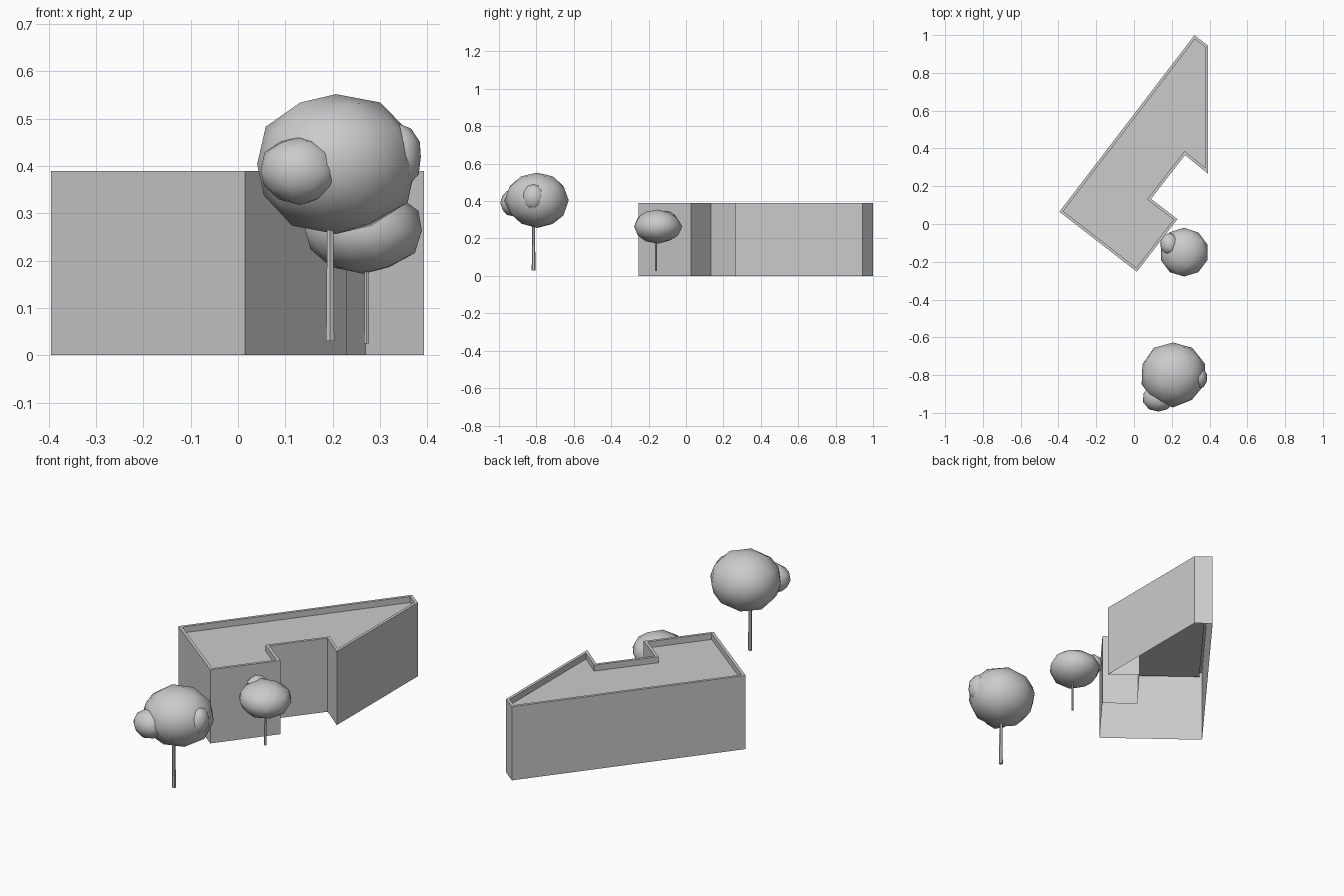
import bpy, bmesh, random
from mathutils import Vector

if "Cube" in bpy.data.objects:
    bpy.data.objects.remove(bpy.data.objects["Cube"])

random.seed(4)


def finish(name, bm, smooth=False):
    mesh = bpy.data.meshes.new(name)
    bm.to_mesh(mesh)
    bm.free()
    for p in mesh.polygons:
        p.use_smooth = smooth
    ob = bpy.data.objects.new(name, mesh)
    bpy.context.collection.objects.link(ob)
    return ob


# Building: open-bottomed shell with a recessed roof inside a thin parapet
HEIGHT, RIM, RECESS = 0.39, 0.015, 0.032
footprint = [(0.015, -0.253), (0.23, 0.026), (0.09, 0.133), (0.27, 0.365),
             (0.393, 0.265), (0.393, 0.943), (0.32, 1.0), (-0.395, 0.065)]
bm = bmesh.new()
base = bm.faces.new([bm.verts.new((x, y, 0)) for x, y in footprint])
ext = bmesh.ops.extrude_face_region(bm, geom=[base])["geom"]
bmesh.ops.translate(bm, verts=[v for v in ext if isinstance(v, bmesh.types.BMVert)],
                    vec=(0, 0, HEIGHT))
roof = [f for f in ext if isinstance(f, bmesh.types.BMFace)][0]
bottom = [f for f in bm.faces if all(v.co.z < 0.001 for v in f.verts)]
bmesh.ops.delete(bm, geom=bottom, context='FACES_ONLY')
bmesh.ops.recalc_face_normals(bm, faces=bm.faces[:])
bmesh.ops.inset_region(bm, faces=[roof], thickness=RIM, use_even_offset=True)
rim_walls = bmesh.ops.extrude_face_region(bm, geom=[roof])["geom"]
bmesh.ops.translate(bm, verts=[v for v in rim_walls if isinstance(v, bmesh.types.BMVert)],
                    vec=(0, 0, -RECESS))
if roof.is_valid:
    bmesh.ops.delete(bm, geom=[roof], context='FACES_ONLY')
finish("building", bm)


# Foliage clump: slightly uneven low-poly ball
def clump(name, centre, radii, jitter=0.03):
    bm = bmesh.new()
    bmesh.ops.create_icosphere(bm, subdivisions=2, radius=1)
    for v in bm.verts:
        k = 1 + random.uniform(-jitter, jitter)
        v.co = Vector(centre) + Vector(c * r * k for c, r in zip(v.co, radii))
    finish(name, bm, True)


# Trunk: thin tapered post
def trunk(name, x, y, z0, z1, r):
    bm = bmesh.new()
    bmesh.ops.create_cone(bm, cap_ends=True, segments=6, radius1=r, radius2=r * 0.75,
                          depth=z1 - z0)
    bmesh.ops.translate(bm, verts=bm.verts[:], vec=(x, y, (z0 + z1) / 2))
    finish(name, bm)


# Large tree in front
trunk("large_tree_trunk", 0.195, -0.815, 0.03, 0.28, 0.01)
clump("large_tree_crown", (0.207, -0.795, 0.404), (0.174, 0.172, 0.15))
clump("large_tree_front_clump", (0.13, -0.92, 0.39), (0.085, 0.075, 0.072))
clump("large_tree_side_clump", (0.34, -0.815, 0.42), (0.05, 0.06, 0.072))

# Small tree beside the building
trunk("small_tree_trunk", 0.272, -0.16, 0.025, 0.2, 0.006)
clump("small_tree_crown", (0.265, -0.15, 0.264), (0.127, 0.129, 0.09))
clump("small_tree_clump", (0.188, -0.108, 0.295), (0.05, 0.06, 0.055))
